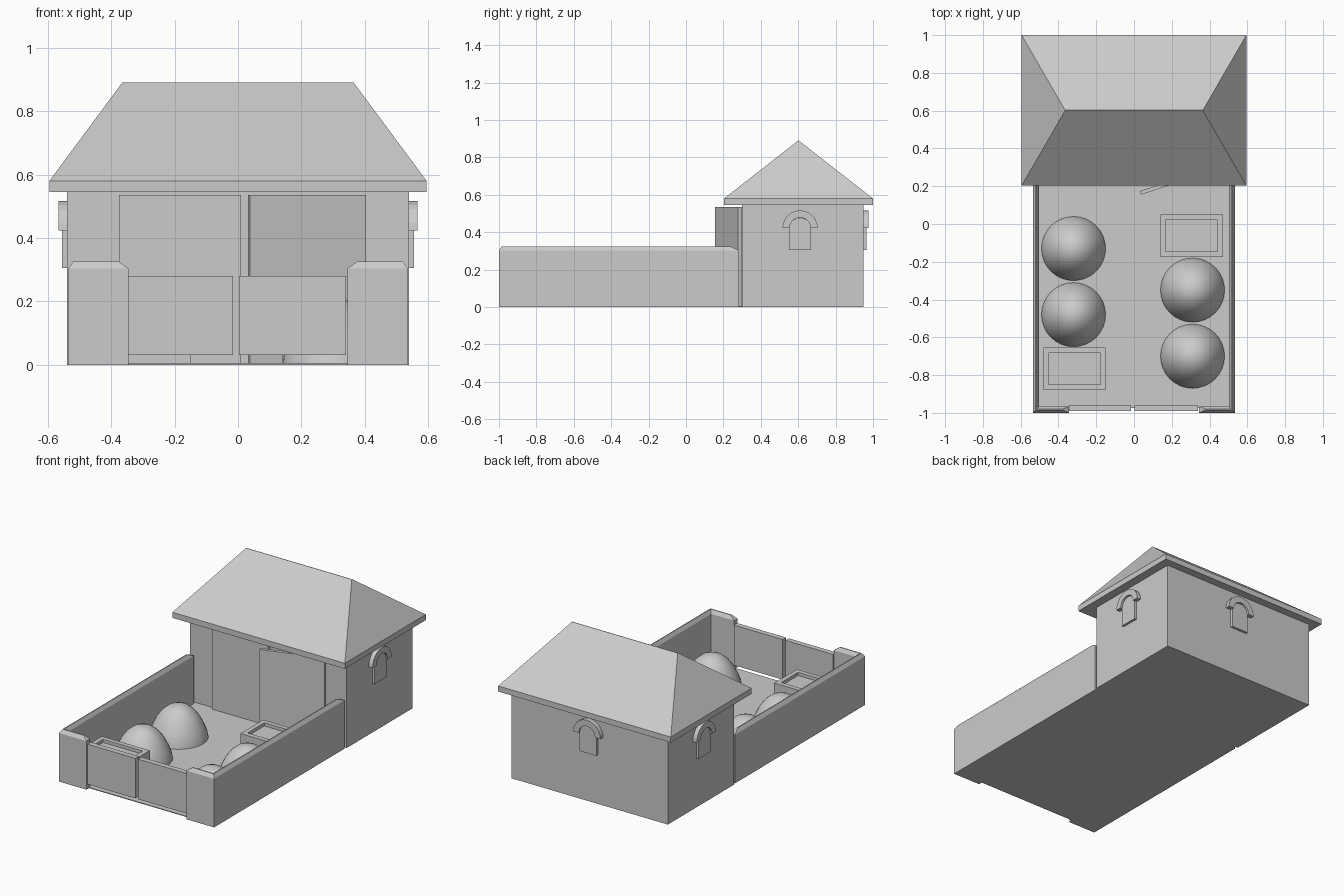
import bpy, bmesh
from math import sin, cos, pi, radians

if "Cube" in bpy.data.objects:
    bpy.data.objects.remove(bpy.data.objects["Cube"])


def make(name, verts, faces, loc=(0, 0, 0), rot=0):
    me = bpy.data.meshes.new(name)
    me.from_pydata(verts, [], faces)
    bm = bmesh.new()
    bm.from_mesh(me)
    bmesh.ops.recalc_face_normals(bm, faces=bm.faces)
    bm.to_mesh(me)
    bm.free()
    ob = bpy.data.objects.new(name, me)
    ob.location = loc
    ob.rotation_euler.z = rot
    bpy.context.collection.objects.link(ob)
    return ob


def loft(name, rings, **kw):
    """Stack rectangles (x0, x1, y0, y1, z) into a closed solid."""
    verts, faces = [], []
    for x0, x1, y0, y1, z in rings:
        verts += [(x0, y0, z), (x1, y0, z), (x1, y1, z), (x0, y1, z)]
    for k in range(len(rings) - 1):
        for i in range(4):
            j = (i + 1) % 4
            faces.append((4 * k + i, 4 * k + j, 4 * k + 4 + j, 4 * k + 4 + i))
    n = len(verts)
    faces += [(0, 1, 2, 3), (n - 4, n - 3, n - 2, n - 1)]
    return make(name, verts, faces, **kw)


def box(name, x0, x1, y0, y1, z0, z1, **kw):
    return loft(name, [(x0, x1, y0, y1, z0), (x0, x1, y0, y1, z1)], **kw)


def plate(name, profile, depth, **kw):
    """Extrude an xz profile along +y."""
    n = len(profile)
    verts = [(x, 0, z) for x, z in profile] + [(x, depth, z) for x, z in profile]
    faces = [tuple(range(n)), tuple(range(n, 2 * n))]
    faces += [(i, (i + 1) % n, n + (i + 1) % n, n + i) for i in range(n)]
    return make(name, verts, faces, **kw)


def arc(r, z, n=12):
    return [(r * cos(pi * i / n), z + r * sin(pi * i / n)) for i in range(n + 1)]


# House body and hipped roof
box("house_body", -.54, .54, .30, .95, 0, .55)
loft("hip_roof", [(-.595, .595, .203, 1, .545), (-.595, .595, .203, 1, .58),
                  (-.365, .365, .6, .603, .89)])

# Double door, the right leaf ajar
box("left_door", -.375, .01, .28, .302, .005, .535)
box("right_door", -.385, 0, -.01, .01, .005, .535,
    loc=(.40, .287, 0), rot=radians(18.5))

# Arched windows with hoods on three sides
sides = {"back": ((0, .95, 0), 0), "right": ((.54, .61, 0), -pi / 2),
         "left": ((-.54, .61, 0), pi / 2)}
for side, (loc, rot) in sides.items():
    plate(side + "_window", [(-.058, .305), (.058, .305)] + arc(.058, .42),
          .015, loc=loc, rot=rot)
    plate(side + "_window_hood", arc(.094, .423) + arc(.056, .423)[::-1],
          .027, loc=loc, rot=rot)

# Yard floor
box("yard_floor", -.525, .525, -.975, .30, 0, .005)

# Yard walls with chamfered tops, gates
for s, side in ((-1, "left"), (1, "right")):
    def sx(a, b):
        return tuple(sorted((s * a, s * b)))
    o, t = sx(.502, .535), sx(.515, .521)
    loft(side + "_yard_wall", [(*o, -1, .283, 0), (*o, -1, .283, .303),
                               (*t, -.985, .235, .325)])
    o, t = sx(.345, .535), sx(.375, .521)
    loft(side + "_front_wall", [(*o, -1, -.965, 0), (*o, -1, -.965, .303),
                                (*t, -.985, -.979, .325)])
box("left_gate", -.345, -.015, -.99, -.957, .03, .28)
box("right_gate", .003, .34, -.99, -.957, .03, .28)

# Haystacks: lathed dome profile
dome = [(.17, 0), (.165, .03), (.15, .07), (.125, .12), (.095, .16), (.06, .188), (.03, .2)]
SEG = 32
for k, (x, y) in enumerate([(-.32, -.13), (-.32, -.48), (.31, -.35), (.31, -.70)]):
    verts = [(r * cos(2 * pi * i / SEG), r * sin(2 * pi * i / SEG), z)
             for r, z in dome for i in range(SEG)] + [(0, 0, .204)]
    faces = [(a * SEG + i, a * SEG + (i + 1) % SEG,
              (a + 1) * SEG + (i + 1) % SEG, (a + 1) * SEG + i)
             for a in range(len(dome) - 1) for i in range(SEG)]
    top = (len(dome) - 1) * SEG
    faces += [(top + i, top + (i + 1) % SEG, len(verts) - 1) for i in range(SEG)]
    faces.append(tuple(range(SEG)))
    ob = make(f"haystack_{k + 1}", verts, faces, loc=(x, y, .004))
    bpy.context.view_layer.objects.active = ob
    ob.select_set(True)
    bpy.ops.object.shade_smooth_by_angle(angle=radians(40))
    ob.select_set(False)

# Feeding troughs with a recessed top
for k, (x, y) in enumerate([(.305, -.063), (-.315, -.767)]):
    loft(f"trough_{k + 1}", [(-.165, .165, -.112, .112, .003), (-.165, .165, -.112, .112, .165),
                             (-.137, .137, -.083, .083, .165), (-.137, .137, -.083, .083, .145)],
         loc=(x, y, 0))
